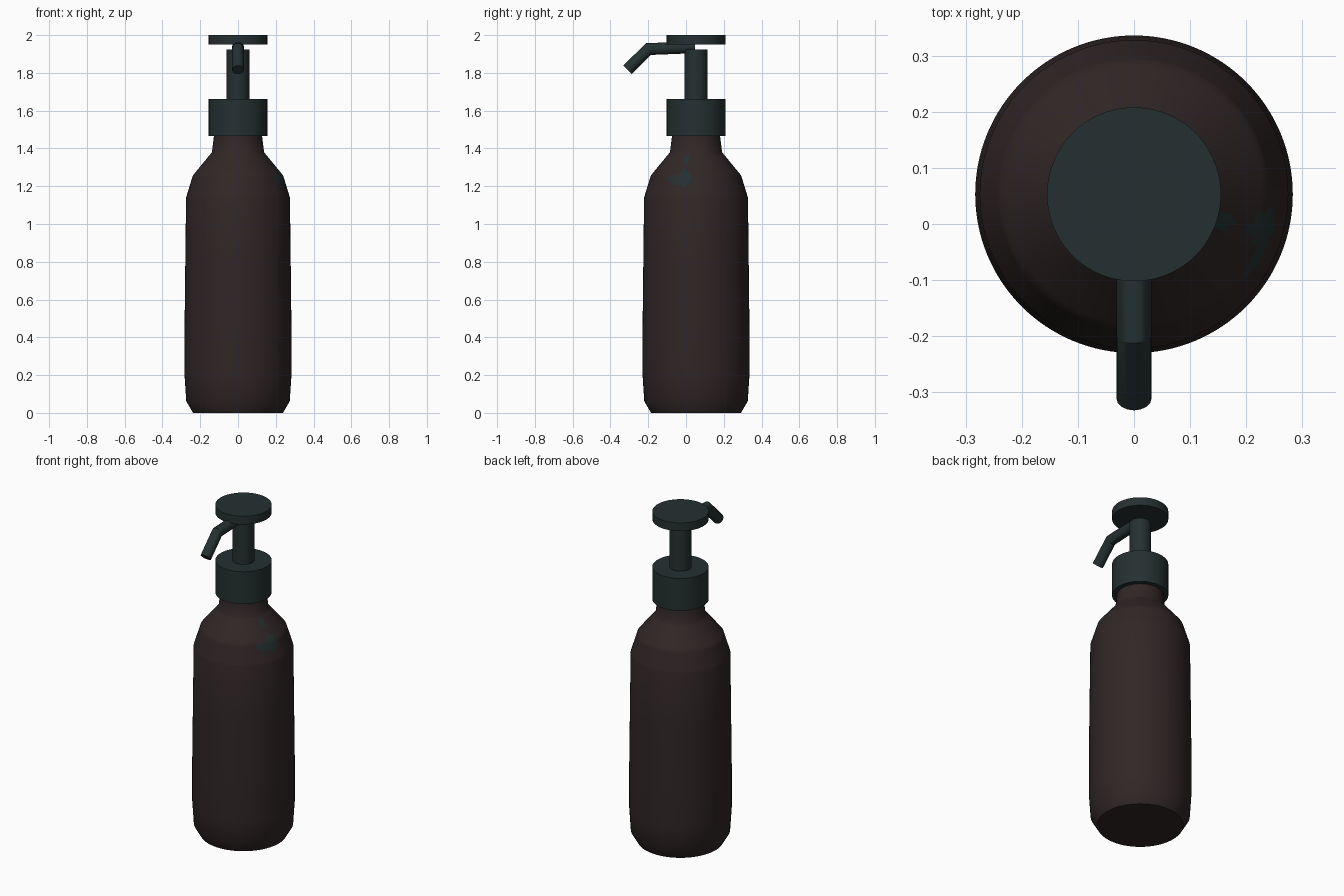
import bpy, bmesh, math

if "Cube" in bpy.data.objects:
    bpy.data.objects.remove(bpy.data.objects["Cube"])

CY = 0.053   # bottle axis position in y


def material(name, rgb):
    m = bpy.data.materials.new(name)
    m.diffuse_color = (*rgb, 1)
    m.use_nodes = True
    m.node_tree.nodes["Principled BSDF"].inputs["Base Color"].default_value = m.diffuse_color
    return m


BROWN = material("dark_brown", (0.030, 0.0195, 0.0195))
TEAL = material("dark_teal", (0.0185, 0.0300, 0.0300))


def finish(name, bm, mats, angle):
    bmesh.ops.recalc_face_normals(bm, faces=bm.faces)
    me = bpy.data.meshes.new(name)
    bm.to_mesh(me)
    bm.free()
    ob = bpy.data.objects.new(name, me)
    bpy.context.collection.objects.link(ob)
    for m in mats:
        me.materials.append(m)
    bpy.ops.object.select_all(action='DESELECT')
    ob.select_set(True)
    bpy.context.view_layer.objects.active = ob
    bpy.ops.object.shade_smooth_by_angle(angle=math.radians(angle))
    return ob


def skin(rings):
    """Closed tube through rings of coordinates, capped at both ends."""
    bm = bmesh.new()
    vs = [[bm.verts.new(p) for p in r] for r in rings]
    n = len(vs[0])
    for a, b in zip(vs, vs[1:]):
        for i in range(n):
            j = (i + 1) % n
            bm.faces.new((a[i], a[j], b[j], b[i]))
    bm.faces.new(vs[0][::-1])
    bm.faces.new(vs[-1])
    return bm


def lathe(profile, n=96):
    return skin([[(r * math.cos(2 * math.pi * i / n),
                   CY + r * math.sin(2 * math.pi * i / n), z)
                  for i in range(n)] for r, z in profile])


# Bottle: the shoulder gets extra rings so the paint mark has a clean outline
profile = [(0.238, 0), (0.274, 0.062), (0.283, 0.2), (0.283, 0.45),
           (0.279, 0.8), (0.275, 1.14)]
for (r0, z0), (r1, z1) in [((0.275, 1.14), (0.239, 1.257)),
                           ((0.239, 1.257), (0.138, 1.38))]:
    profile += [(r0 + (r1 - r0) * k / 10, z0 + (z1 - z0) * k / 10)
                for k in range(1, 11)]
profile += [(0.128, 1.46), (0.127, 1.50)]
bm = lathe(profile, 128)

# Teal mark on the right of the shoulder: ellipses (y, z, half width, half height)
marks = [(-0.005, 1.245, 0.03, 0.045), (-0.05, 1.238, 0.05, 0.025),
         (0.003, 1.345, 0.015, 0.022)]
for f in bm.faces:
    c = f.calc_center_median()
    if c.x > 0.1 and any(((c.y - y) / a) ** 2 + ((c.z - z) / b) ** 2 < 1
                         for y, z, a, b in marks):
        f.material_index = 1
finish("bottle", bm, [BROWN, TEAL], 45)

# Pump: collar, stem and press button
for name, r, z0, z1 in [("collar", 0.155, 1.465, 1.662),
                        ("pump_stem", 0.06, 1.655, 1.923),
                        ("press_button", 0.155, 1.95, 2.0)]:
    finish(name, lathe([(r, z0), (r, z1)]), [TEAL], 40)

# Spout: round tube with one mitred bend
R, N = 0.0315, 16
path = [(0.048, 1.936), (-0.199, 1.926), (-0.310, 1.816)]
dirs = [math.atan2(b[1] - a[1], b[0] - a[0]) % (2 * math.pi)
        for a, b in zip(path, path[1:])]
bend = (dirs[0] + dirs[1]) / 2
scale = 1 / math.cos((dirs[1] - dirs[0]) / 2)
rings = []
for (y, z), ang, s in zip(path, (dirs[0], bend, dirs[1]), (1, scale, 1)):
    rings.append([(R * math.cos(t), y - math.sin(ang) * R * s * math.sin(t),
                   z + math.cos(ang) * R * s * math.sin(t))
                  for t in (2 * math.pi * i / N for i in range(N))])
finish("spout", skin(rings), [TEAL], 30)
